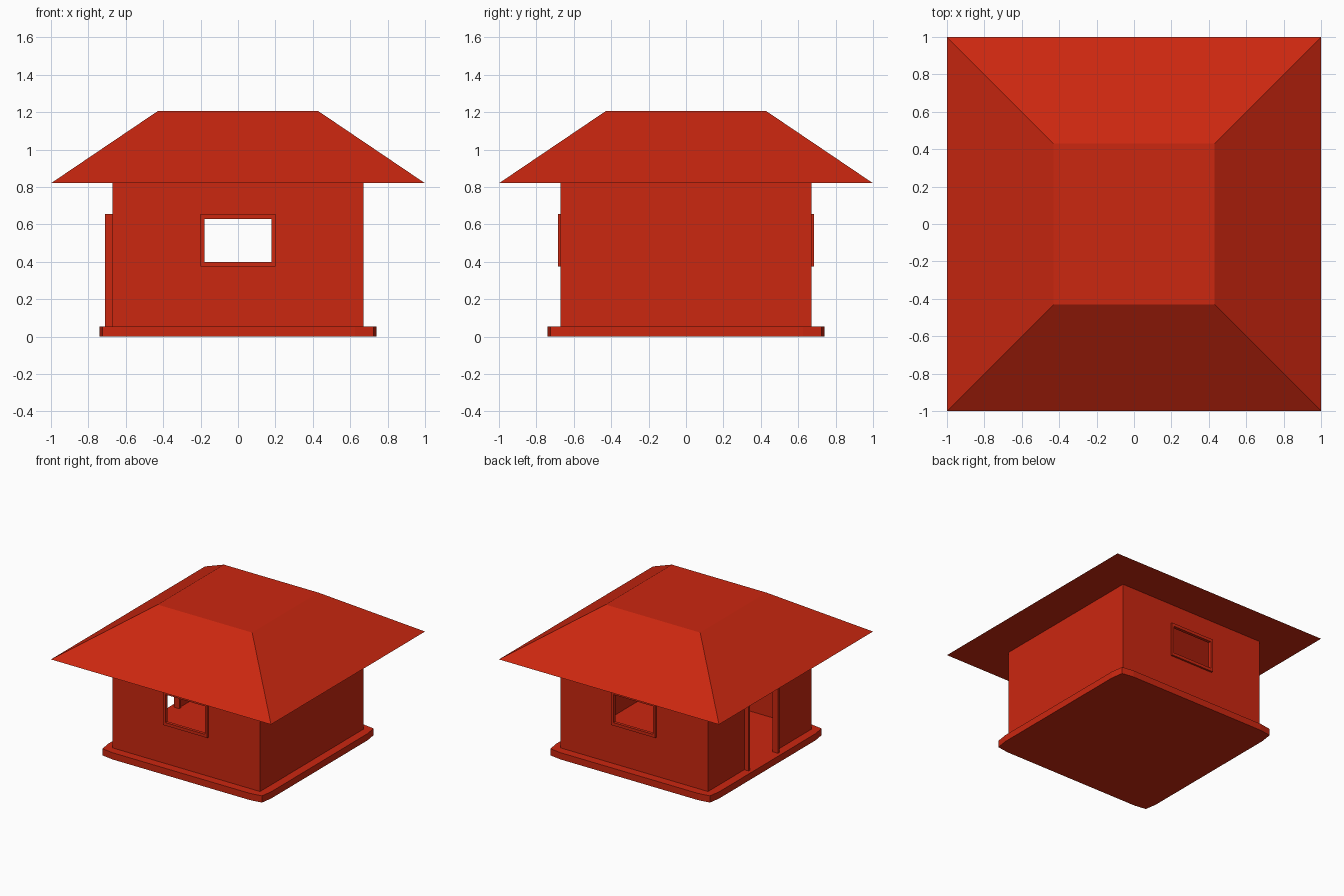
import bpy, bmesh, math
from mathutils import Matrix, Vector

if "Cube" in bpy.data.objects:
    bpy.data.objects.remove(bpy.data.objects["Cube"])

red = bpy.data.materials.new("red_paint")
red.diffuse_color = (0.6, 0.02, 0.005, 1)
red.use_nodes = True
red.node_tree.nodes["Principled BSDF"].inputs["Base Color"].default_value = red.diffuse_color

FLOOR, EAVES, TOP, WALL = 0.055, 0.82, 1.205, 0.67


def finish(name, bm):
    bmesh.ops.remove_doubles(bm, verts=bm.verts, dist=1e-5)
    bmesh.ops.recalc_face_normals(bm, faces=bm.faces)
    me = bpy.data.meshes.new(name)
    bm.to_mesh(me)
    bm.free()
    me.materials.append(red)
    ob = bpy.data.objects.new(name, me)
    bpy.context.collection.objects.link(ob)
    return ob


def square(bm, r, z):
    return [bm.verts.new((x * r, y * r, z)) for x, y in ((-1, -1), (1, -1), (1, 1), (-1, 1))]


def bridge(bm, a, b):
    n = len(a)
    for i in range(n):
        bm.faces.new((a[i], a[(i + 1) % n], b[(i + 1) % n], b[i]))


def panel(bm, turn, hole=None):
    """Front wall panel turned about z, with an optional (half width, z0, z1) opening."""
    rot = Matrix.Rotation(turn, 3, 'Z')

    def quad(x0, x1, z0, z1):
        pts = ((x0, z0), (x1, z0), (x1, z1), (x0, z1))
        bm.faces.new([bm.verts.new(rot @ Vector((x, -WALL, z))) for x, z in pts])

    if not hole:
        return quad(-WALL, WALL, FLOOR, EAVES)
    w, z0, z1 = hole
    xs = (-WALL, -w, w, WALL)
    zs = [FLOOR, z0, z1, EAVES]
    for i in range(3):
        for j in range(3):
            if (i, j) != (1, 1) and zs[j + 1] - zs[j] > 1e-4:
                quad(xs[i], xs[i + 1], zs[j], zs[j + 1])


def frame(name, turn, bars, y0, y1):
    """Casing made of box bars (x0, x1, z0, z1) spanning depth y0..y1."""
    bm = bmesh.new()
    rot = Matrix.Rotation(turn, 4, 'Z')
    for x0, x1, z0, z1 in bars:
        m = (rot @ Matrix.Translation(((x0 + x1) / 2, (y0 + y1) / 2, (z0 + z1) / 2))
             @ Matrix.Diagonal((x1 - x0, y1 - y0, z1 - z0, 1)))
        bmesh.ops.create_cube(bm, size=1, matrix=m)
    finish(name, bm)


# Base slab: slightly tapered towards its corners
bm = bmesh.new()
outline = []
for k in range(4):
    rot = Matrix.Rotation(k * math.pi / 2, 3, 'Z')
    outline += [rot @ Vector(p) for p in ((-0.725, -0.725, 0), (-0.625, -0.74, 0), (0.625, -0.74, 0))]
low = [bm.verts.new(p) for p in outline]
high = [bm.verts.new(p + Vector((0, 0, FLOOR))) for p in outline]
bm.faces.new(low)
bm.faces.new(high)
bridge(bm, low, high)
finish("base_slab", bm)

# Walls: windows front and back, door on the left, right side closed
bm = bmesh.new()
window = (0.18, 0.40, 0.63)
panel(bm, 0, window)
panel(bm, math.pi / 2)
panel(bm, math.pi, window)
panel(bm, -math.pi / 2, (0.18, FLOOR, 0.63))
finish("walls", bm)

# Window and door casings
sides = [(-0.20, -0.18), (0.18, 0.20)]
win_bars = [(a, b, 0.40, 0.63) for a, b in sides] + [(-0.2, 0.2, 0.375, 0.40), (-0.2, 0.2, 0.63, 0.655)]
door_bars = [(a, b, FLOOR, 0.63) for a, b in sides] + [(-0.2, 0.2, 0.63, 0.655)]
frame("front_window_frame", 0, win_bars, -0.685, -0.66)
frame("back_window_frame", math.pi, win_bars, -0.685, -0.66)
frame("door_frame", -math.pi / 2, door_bars, -0.71, -0.66)

# Hipped roof with flat top, soffit ring under the overhang
bm = bmesh.new()
inner, eave, ridge = square(bm, WALL, EAVES), square(bm, 1.0, EAVES), square(bm, 0.43, TOP)
bridge(bm, inner, eave)
bridge(bm, eave, ridge)
bm.faces.new(ridge)
finish("roof", bm)
